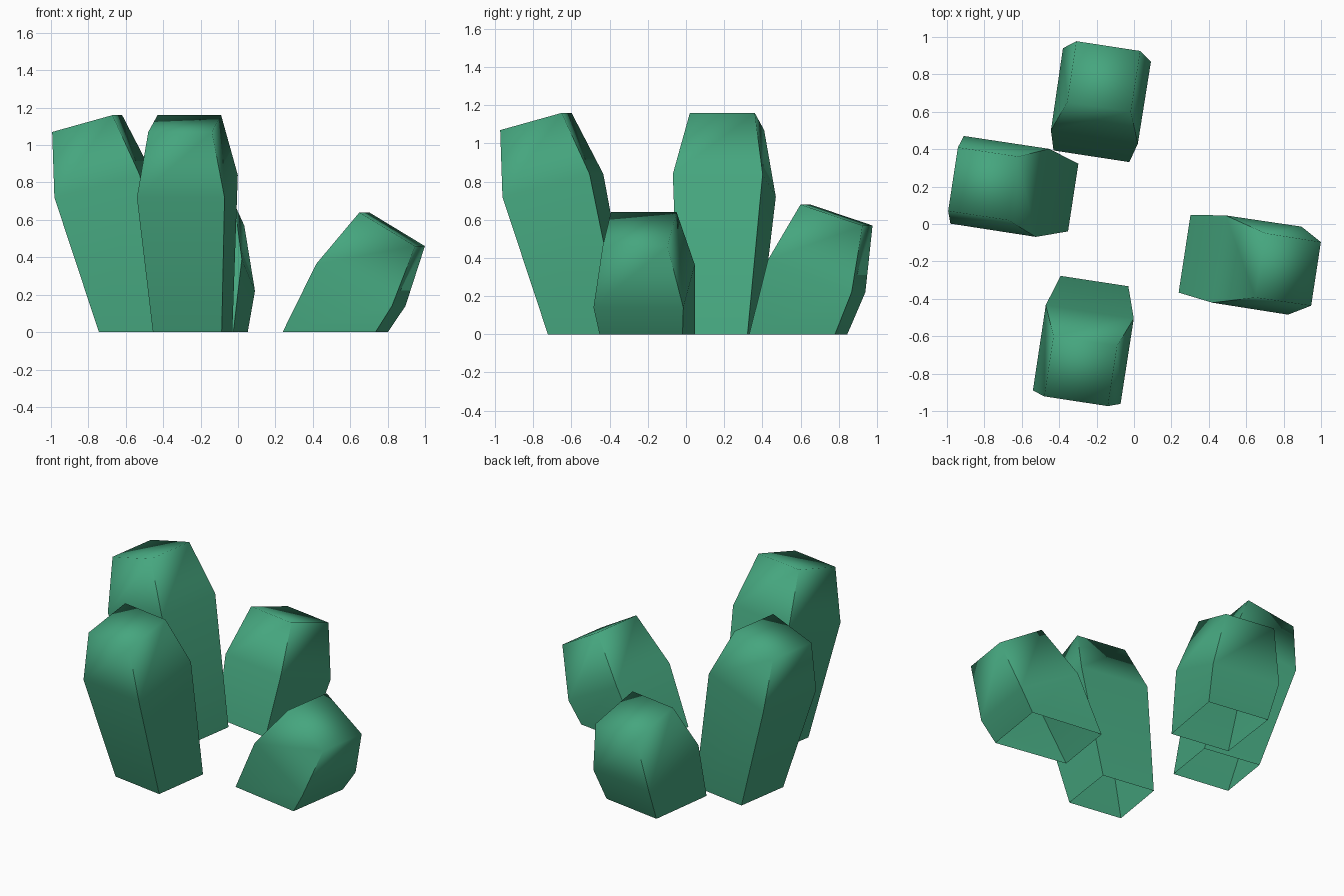
import bpy, bmesh, math
from mathutils import Matrix, Vector

if "Cube" in bpy.data.objects:
    bpy.data.objects.remove(bpy.data.objects["Cube"])

green = bpy.data.materials.new("crystal green")
green.diffuse_color = (0.06, 0.38, 0.21, 1)
green.use_nodes = True
green.node_tree.nodes["Principled BSDF"].inputs["Base Color"].default_value = green.diffuse_color

TWIST = math.radians(-8.7)
PIVOT = Vector((-0.045, -0.025, 0))


def prong(name, angle, shift, rings):
    """Open-bottomed leaning block. Local x points outward from the centre.
    Each ring: (outer x, outer z, outer half width, inner x, inner z, inner half width)."""
    turn = Matrix.Rotation(math.radians(angle) + TWIST, 4, 'Z')
    bm = bmesh.new()
    loops = []
    for xo, zo, wo, xi, zi, wi in rings:
        pts = [(xo, shift - wo, zo), (xo, shift + wo, zo),
               (xi, shift + wi, zi), (xi, shift - wi, zi)]
        loops.append([bm.verts.new(turn @ Vector(p) + PIVOT) for p in pts])
    for a, b in zip(loops, loops[1:]):
        for i in range(4):
            j = (i + 1) % 4
            bm.faces.new((a[i], a[j], b[j], b[i]))
    bm.faces.new(loops[-1])
    for f in bm.faces:
        f.smooth = True
    # the four upright corners stay sharp, the cap is smooth
    for a, b in zip(loops, loops[1:]):
        for i in range(4):
            bm.edges.get((a[i], b[i])).smooth = False
    mesh = bpy.data.meshes.new(name)
    bm.to_mesh(mesh)
    bm.free()
    mesh.materials.append(green)
    obj = bpy.data.objects.new(name, mesh)
    bpy.context.collection.objects.link(obj)
    return obj


# base, widest ring, cap ring
tall = [(0.697, 0, 0.186, 0.302, 0, 0.183),
        (0.93, 0.72, 0.237, 0.468, 0.84, 0.238),
        (0.952, 1.07, 0.172, 0.626, 1.16, 0.172)]
medium = [(0.811, 0, 0.213, 0.355, 0, 0.205),
          (0.903, 0.22, 0.238, 0.459, 0.39, 0.235),
          (0.951, 0.57, 0.173, 0.622, 0.68, 0.172)]
low = [(0.836, 0, 0.22, 0.332, 0, 0.21),
       (0.928, 0.14, 0.238, 0.518, 0.365, 0.236),
       (1.043, 0.46, 0.172, 0.742, 0.64, 0.174)]

prong("front_prong", -90, -0.122, tall)
prong("left_prong", 180, -0.122, tall)
prong("back_prong", 90, 0.239, medium)
prong("right_prong", 0, -0.085, low)
